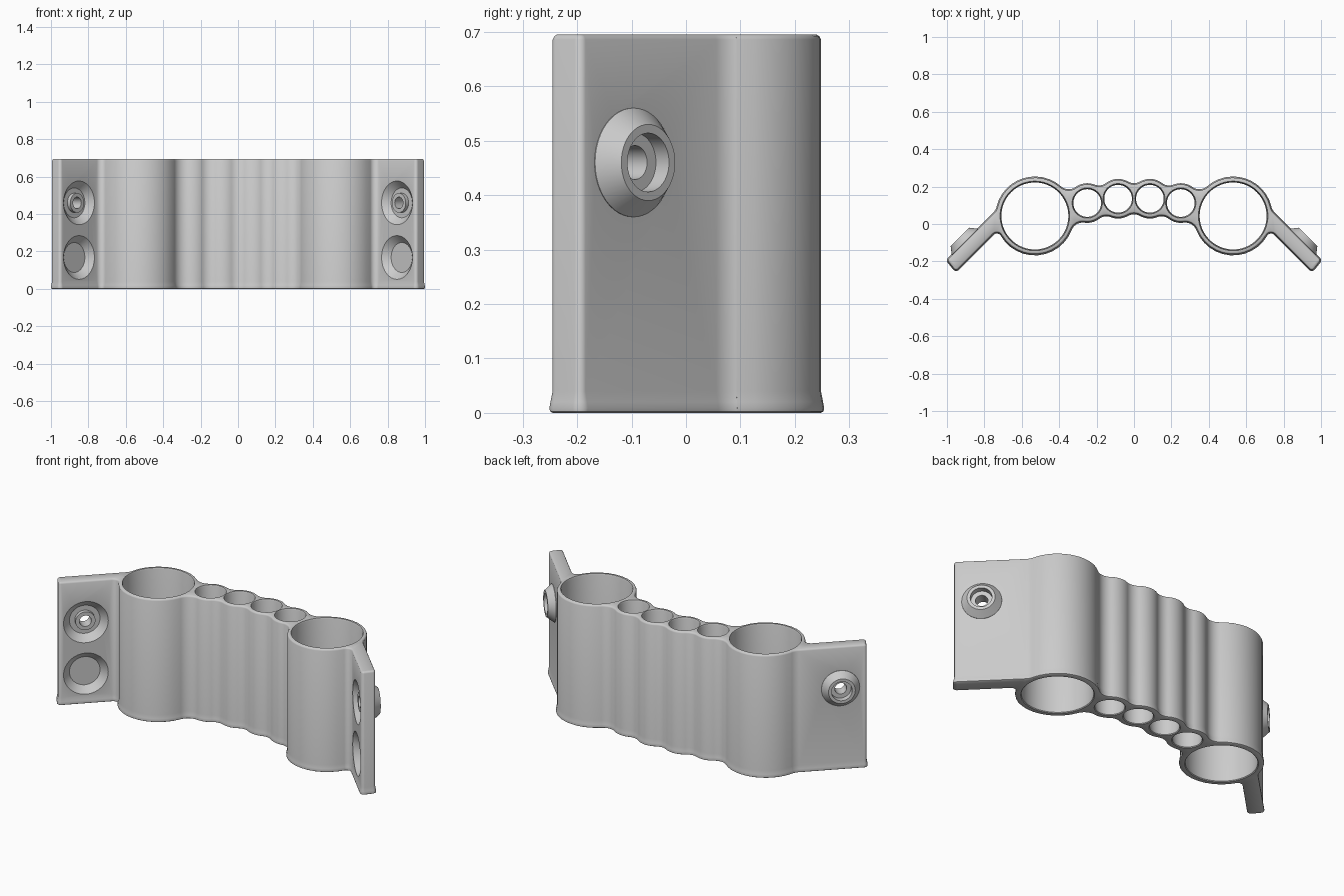
import bpy, bmesh, math
from mathutils import Vector

cube = bpy.data.objects.get("Cube")
if cube:
    bpy.data.objects.remove(cube, do_unlink=True)

HEIGHT = 0.695
ARC_STEPS = 12

grey = bpy.data.materials.new("light_grey")
grey.use_nodes = True
grey.diffuse_color = (0.6, 0.6, 0.6, 1)
grey.node_tree.nodes["Principled BSDF"].inputs["Base Color"].default_value = (0.6, 0.6, 0.6, 1)


def disc(x, y, r, sign=1):
    return (Vector((x, y)), r, sign)


def fillet(a, b, r, side):
    """Concave disc touching two neighbouring discs, above (1) or below (-1)."""
    d = b[0] - a[0]
    ra, rb, dist = a[1] + r, b[1] + r, d.length
    along = (ra * ra - rb * rb + dist * dist) / (2 * dist)
    across = math.sqrt(ra * ra - along * along) * side
    u = d.normalized()
    c = a[0] + u * along + Vector((-u.y, u.x)) * across
    return (c, r, -1)


def mirror(discs):
    return [disc(-c.x, c.y, r, s) for c, r, s in discs]


def belt(discs, offset):
    """Closed outline running tangentially around signed discs."""
    signed = [s * r + offset for _, r, s in discs]
    n = len(discs)
    heading = []
    for i in range(n):
        j = (i + 1) % n
        d = discs[j][0] - discs[i][0]
        ratio = max(-1, min(1, (signed[j] - signed[i]) / d.length))
        heading.append(math.atan2(d.y, d.x) - math.asin(ratio))
    points = []
    for i in range(n):
        start = heading[i - 1]
        turn = (heading[i] - start + math.pi) % math.tau - math.pi
        for k in range(ARC_STEPS + 1):
            a = start + turn * k / ARC_STEPS
            points.append(discs[i][0] + Vector((math.sin(a), -math.cos(a))) * signed[i])
    return points


def circle(x, y, r, n=64):
    return [Vector((x + r * math.cos(math.tau * k / n), y + r * math.sin(math.tau * k / n)))
            for k in range(n)]


def loft(bm, rings):
    """Skin a stack of (outline, z) rings and return the first and last loops."""
    loops = [[bm.verts.new((p.x, p.y, z)) for p in pts] for pts, z in rings]
    for low, high in zip(loops, loops[1:]):
        for k in range(len(low)):
            bm.faces.new((low[k - 1], low[k], high[k], high[k - 1]))
    return loops[0], loops[-1]


def finish(bm, name):
    bmesh.ops.recalc_face_normals(bm, faces=bm.faces)
    mesh = bpy.data.meshes.new(name)
    bm.to_mesh(mesh)
    bm.free()
    mesh.materials.append(grey)
    obj = bpy.data.objects.new(name, mesh)
    bpy.context.collection.objects.link(obj)
    return obj


# Outline: arm tip, large tube and two small tubes, then mirrored
big = disc(-0.53, 0.043, 0.205)
outer_small = disc(-0.25, 0.112, 0.1)
inner_small = disc(-0.085, 0.135, 0.1)
tubes = [big, outer_small, inner_small]


def tube_chain(side):
    chain = [big]
    for a, b in zip(tubes, tubes[1:]):
        chain += [fillet(a, b, 0.07, side), b]
    return chain, fillet(inner_small, mirror([inner_small])[0], 0.07, side)


front_tubes, front_mid = tube_chain(-1)
back_tubes, back_mid = tube_chain(1)
front = [disc(-0.979, -0.195, 0.015), disc(-0.951, -0.23, 0.015),
         disc(-0.733, -0.075, 0.03, -1)] + front_tubes
back = [disc(-0.806, 0.112, 0.08, -1)] + back_tubes
outline = (front + [front_mid] + mirror(front[::-1])
           + mirror(back) + [back_mid] + back[::-1])

# Body: flared foot, straight wall, rounded top edge
bm = bmesh.new()
wall = [(0, 0), (0.005, 0.003), (0.006, 0.009), (0.004, 0.02), (0, 0.04),
        (0, HEIGHT - 0.009), (-0.003, HEIGHT - 0.003), (-0.008, HEIGHT)]
ends = [loft(bm, [(belt(outline, off), z) for off, z in wall])]

# Tube bores, slightly narrowed at the foot and eased at the top
bore = [(0, 0), (-0.004, 0.004), (-0.004, 0.01), (0, 0.04),
        (0, HEIGHT - 0.008), (0.003, HEIGHT)]
for (c, r, s) in tubes + mirror(tubes):
    inner = 0.183 if r > 0.15 else 0.078
    ends.append(loft(bm, [(circle(c.x, c.y, inner + off), z) for off, z in bore]))

# End faces with the bores left open
bmesh.ops.remove_doubles(bm, verts=bm.verts, dist=0.00005)
for z in (0, HEIGHT):
    rim = [e for e in bm.edges if e.is_boundary
           and all(abs(v.co.z - z) < 0.0001 for v in e.verts)]
    bmesh.ops.triangle_fill(bm, edges=rim, use_beauty=True)
body = finish(bm, "tube_rack_body")


def lathe(name, profile, side, z):
    """Turned solid along the arm's thickness, measured from its front face."""
    bm = bmesh.new()
    first, last = loft(bm, [(circle(0, 0, r, 48), t) for r, t in profile])
    bm.faces.new(first)
    bm.faces.new(last)
    obj = finish(bm, name)
    axis = Vector((side, 1, 0)).normalized()
    obj.rotation_mode = 'QUATERNION'
    obj.rotation_quaternion = axis.to_track_quat('Z', 'Y')
    obj.location = (side * 0.85, -0.15, z)
    obj.hide_render = True
    return obj


def combine(tool, operation):
    bpy.context.view_layer.update()
    mod = body.modifiers.new(tool.name, 'BOOLEAN')
    mod.operation = operation
    mod.solver = 'EXACT'
    mod.object = tool
    bpy.ops.object.modifier_apply(modifier=mod.name)
    bpy.data.objects.remove(tool, do_unlink=True)


bpy.ops.object.select_all(action='DESELECT')
body.select_set(True)
bpy.context.view_layer.objects.active = body

# Arm details: back boss, screw bore with front sleeve, lower conical socket
boss = [(0.1, 0.06), (0.1, 0.076), (0.07, 0.114)]
screw = [(0.128, -0.011), (0.117, 0), (0.08, 0.036), (0.052, 0.036), (0.052, 0.014),
         (0.031, 0.014), (0.031, 0.08), (0.054, 0.08), (0.054, 0.13)]
socket = [(0.128, -0.011), (0.117, 0), (0.08, 0.036)]
for side in (-1, 1):
    combine(lathe("boss", boss, side, 0.46), 'UNION')
    combine(lathe("screw_cutter", screw, side, 0.46), 'DIFFERENCE')
    combine(lathe("socket_cutter", socket, side, 0.168), 'DIFFERENCE')

bpy.ops.object.shade_smooth_by_angle(angle=math.radians(35))
